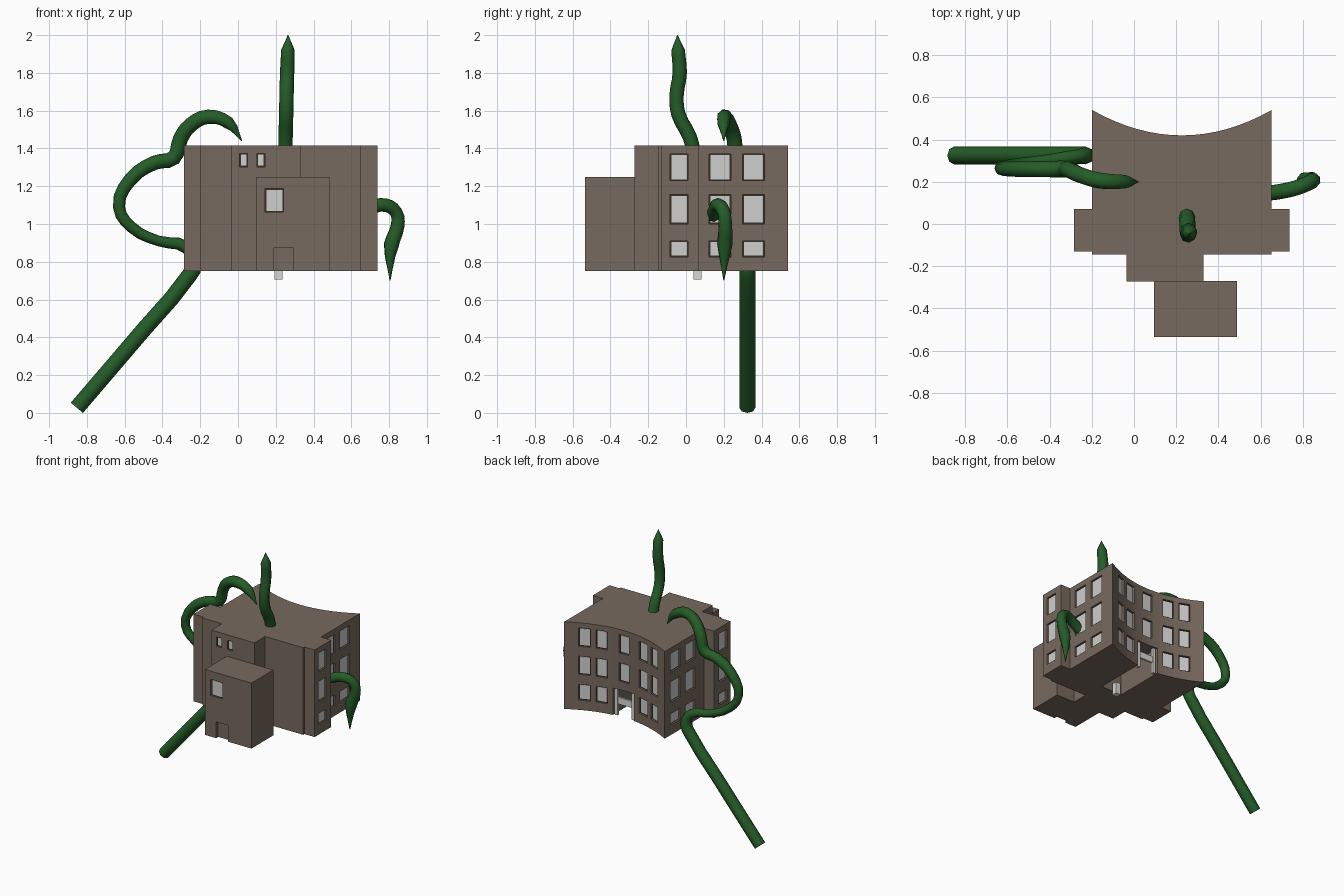
import bpy, bmesh, math
from mathutils import Matrix, Vector

if "Cube" in bpy.data.objects:
    bpy.data.objects.remove(bpy.data.objects["Cube"])


def material(name, rgb):
    m = bpy.data.materials.new(name)
    m.use_nodes = True
    m.diffuse_color = (*rgb, 1)
    m.node_tree.nodes["Principled BSDF"].inputs["Base Color"].default_value = (*rgb, 1)
    return m


BROWN = material("brown wall", (0.185, 0.143, 0.112))
FRAME = material("dark frame", (0.045, 0.03, 0.022))
GLASS = material("pale glass", (0.62, 0.62, 0.61))
WHITE = material("off white", (0.7, 0.69, 0.66))
GREEN = material("deep green", (0.018, 0.108, 0.021))


def finish(bm, name, mat):
    bmesh.ops.recalc_face_normals(bm, faces=bm.faces)
    me = bpy.data.meshes.new(name)
    bm.to_mesh(me)
    bm.free()
    ob = bpy.data.objects.new(name, me)
    bpy.context.collection.objects.link(ob)
    me.materials.append(mat)
    return ob


def add_box(bm, center, size, angle=0):
    bmesh.ops.create_cube(bm, size=1, matrix=Matrix.Translation(center)
                          @ Matrix.Rotation(angle, 4, 'Z') @ Matrix.Diagonal((*size, 1)))


def prism(name, outline, z0, z1, mat):
    bm = bmesh.new()
    face = bm.faces.new([bm.verts.new((x, y, z0)) for x, y in outline])
    top = bmesh.ops.extrude_face_region(bm, geom=[face])["geom"]
    bmesh.ops.translate(bm, vec=(0, 0, z1 - z0),
                        verts=[v for v in top if isinstance(v, bmesh.types.BMVert)])
    return finish(bm, name, mat)


def carve(ob, bm):
    cutter = finish(bm, "cutter", BROWN)
    cutter.hide_render = True
    mod = ob.modifiers.new("openings", 'BOOLEAN')
    mod.operation = 'DIFFERENCE'
    mod.solver = 'EXACT'
    mod.object = cutter
    bpy.context.view_layer.objects.active = ob
    bpy.ops.object.modifier_apply(modifier=mod.name)
    bpy.data.objects.remove(cutter)


holes, frames, panes = bmesh.new(), bmesh.new(), bmesh.new()


def window(x, y, z, w, h, angle, cutter=holes):
    # opening, dark backing and pale pane, all facing along the angle
    n = Vector((math.cos(angle), math.sin(angle), 0))
    p = Vector((x, y, z))
    add_box(cutter, p, (0.04, w, h), angle)
    add_box(frames, p - n * 0.017, (0.008, w, h), angle)
    add_box(panes, p - n * 0.014, (0.008, w - 0.014, h - 0.014), angle)


# Main block with side wings, front step and hollow curved back
MID, HALF, Z0, Z1 = 0.227, 0.425, 0.75, 1.415


def back_y(x):
    return 0.42 + 0.12 * ((x - MID) / HALF) ** 2


outline = [(-0.2, 0.07), (-0.285, 0.07), (-0.285, -0.13), (-0.2, -0.13), (-0.2, -0.145),
           (-0.035, -0.145), (-0.035, -0.272), (0.33, -0.272), (0.33, -0.145),
           (0.652, -0.145), (0.652, -0.13), (0.738, -0.13), (0.738, 0.07), (0.652, 0.07)]
for i in range(17):
    bx = MID + HALF * (1 - i / 8)
    outline.append((bx, back_y(bx)))
building = prism("building", outline, Z0, Z1, BROWN)

# Side windows: three rows on each wall and wing
for z, h in ((1.3, 0.142), (1.078, 0.155), (0.868, 0.085)):
    window(0.738, -0.037, z, 0.096, h, 0)
    window(-0.285, -0.037, z, 0.096, h, math.pi)
    for y in (0.18, 0.357):
        window(0.652, y, z, 0.115, h, 0)
        window(-0.198, y + 0.055, z, 0.115, h, math.pi)

# Back windows follow the curve; the doorway takes the lowest middle bay
for z, h in ((1.305, 0.14), (1.09, 0.14), (0.885, 0.12)):
    for dx in (-0.295, -0.175, 0, 0.175, 0.295):
        if dx == 0 and z < 1:
            continue
        slope = 0.24 * dx / HALF ** 2
        window(MID + dx, back_y(MID + dx), z, 0.085, h, math.atan2(1, -slope))

# Small front windows
for x in (0.03, 0.121):
    window(x, -0.272, 1.338, 0.042, 0.072, -math.pi / 2)

# Back entrance hall, open below
add_box(holes, (0.23, 0.3, 0.8), (0.18, 0.55, 0.31))
carve(building, holes)

# Front annex with window and doorway
annex = prism("front_annex", [(0.095, -0.535), (0.488, -0.535), (0.488, -0.27), (0.095, -0.27)],
              Z0, 1.25, BROWN)
openings = bmesh.new()
window(0.193, -0.535, 1.125, 0.098, 0.124, -math.pi / 2, openings)
add_box(openings, (0.24, -0.535, 0.8), (0.1, 0.05, 0.15))
carve(annex, openings)

finish(frames, "window_frames", FRAME)
finish(panes, "window_panes", GLASS)

# Porch posts, rail and hanging lamp
bm = bmesh.new()
for x in (0.16, 0.3):
    add_box(bm, (x, 0.405, 0.85), (0.022, 0.022, 0.2))
add_box(bm, (0.23, 0.4, 0.86), (0.14, 0.015, 0.05))
finish(bm, "porch_posts", WHITE)
bm = bmesh.new()
add_box(bm, (0.215, 0.062, 0.75), (0.042, 0.042, 0.09))
finish(bm, "porch_lamp", WHITE)


# Vines: tapered tubes through points of (x, y, z, radius)
def vine(name, points):
    cu = bpy.data.curves.new(name, 'CURVE')
    cu.dimensions = '3D'
    cu.bevel_depth = 1
    cu.bevel_resolution = 2
    cu.resolution_u = 3
    cu.use_fill_caps = True
    sp = cu.splines.new('BEZIER')
    sp.bezier_points.add(len(points) - 1)
    for bp, (x, y, z, r) in zip(sp.bezier_points, points):
        bp.co = (x, y, z)
        bp.radius = r
        bp.handle_left_type = bp.handle_right_type = 'AUTO'
    cu.materials.append(GREEN)
    ob = bpy.data.objects.new(name, cu)
    bpy.context.collection.objects.link(ob)
    bpy.ops.object.select_all(action='DESELECT')
    ob.select_set(True)
    bpy.context.view_layer.objects.active = ob
    bpy.ops.object.convert(target='MESH')
    bpy.ops.object.shade_smooth_by_angle(angle=math.radians(50))


vine("long_vine", [
    (-0.853, 0.325, 0.027, 0.042), (-0.5, 0.325, 0.44, 0.042), (-0.28, 0.325, 0.7, 0.042),
    (-0.23, 0.325, 0.79, 0.042), (-0.27, 0.32, 0.875, 0.034), (-0.42, 0.3, 0.91, 0.028),
    (-0.56, 0.28, 0.98, 0.03), (-0.63, 0.265, 1.09, 0.032), (-0.57, 0.26, 1.235, 0.036),
    (-0.44, 0.26, 1.325, 0.038), (-0.34, 0.26, 1.35, 0.04), (-0.305, 0.255, 1.45, 0.04),
    (-0.25, 0.23, 1.525, 0.04), (-0.155, 0.205, 1.568, 0.04), (-0.05, 0.2, 1.535, 0.035),
    (0.02, 0.2, 1.44, 0.002)])
vine("roof_vine", [
    (0.25, 0.045, 1.36, 0.038), (0.252, 0.02, 1.46, 0.038), (0.255, -0.04, 1.58, 0.038),
    (0.257, -0.05, 1.68, 0.038), (0.26, -0.033, 1.8, 0.038), (0.264, -0.042, 1.92, 0.036),
    (0.265, -0.045, 2.0, 0.002)])
vine("side_vine", [
    (0.62, 0.145, 1.04, 0.036), (0.7, 0.155, 1.085, 0.036), (0.78, 0.175, 1.1, 0.036),
    (0.838, 0.2, 1.06, 0.036), (0.845, 0.208, 0.99, 0.038), (0.812, 0.205, 0.89, 0.042),
    (0.805, 0.2, 0.7, 0.002)])
